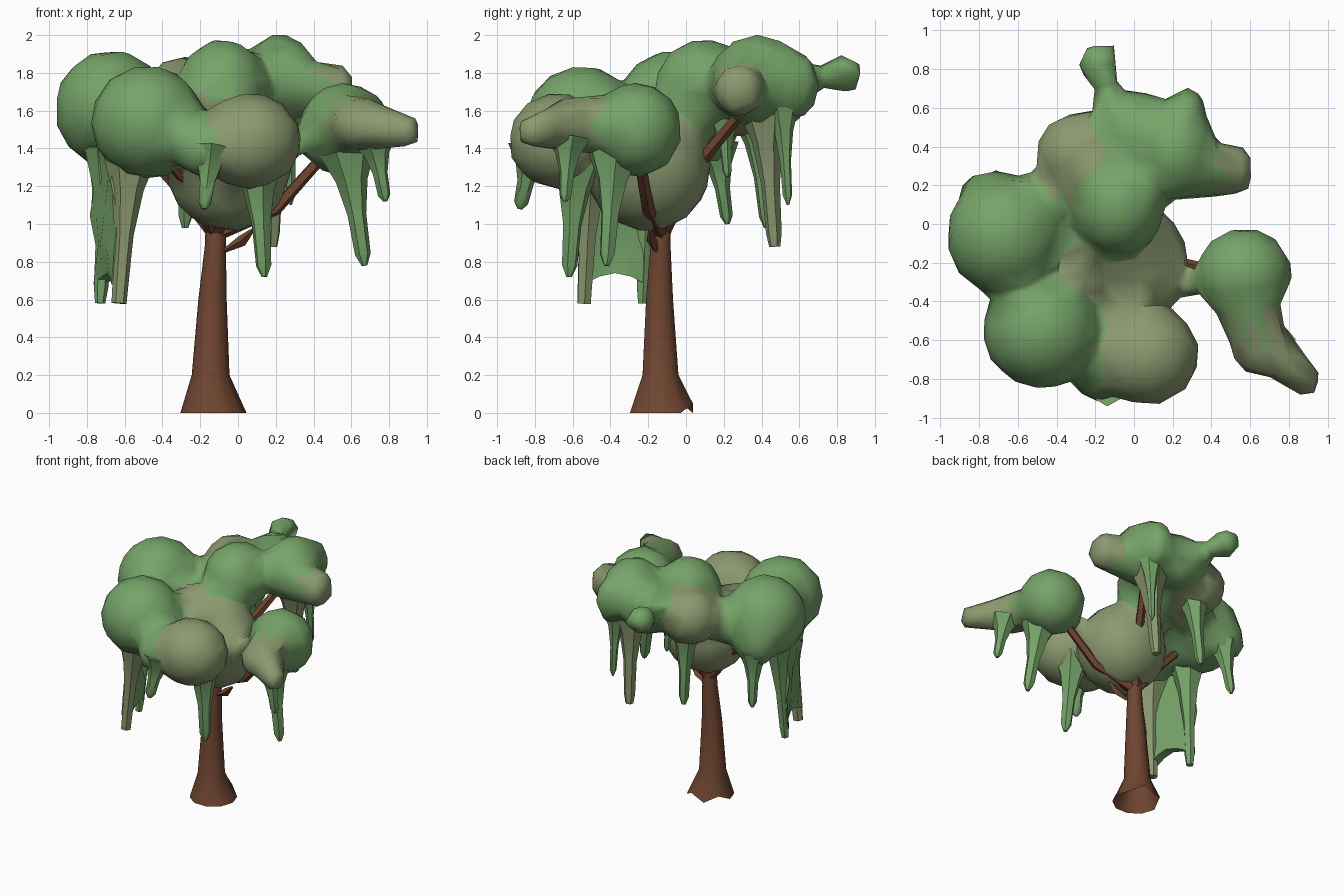
import bpy, bmesh, math
from mathutils import Vector, Matrix

if "Cube" in bpy.data.objects:
    bpy.data.objects.remove(bpy.data.objects["Cube"])


def material(name, rgb):
    m = bpy.data.materials.new(name)
    m.diffuse_color = (*rgb, 1)
    m.use_nodes = True
    m.node_tree.nodes["Principled BSDF"].inputs["Base Color"].default_value = m.diffuse_color
    return m


GREEN = material("leaf_green", (0.18, 0.37, 0.14))
OLIVE = material("leaf_olive", (0.26, 0.32, 0.16))
BARK = material("bark", (0.16, 0.06, 0.03))


def tube(bm, pts, sides, level=False, cap=True):
    """Tube through (x, y, z, radius) points; level keeps every ring horizontal."""
    rings = []
    for i, p in enumerate(pts):
        a = Vector(pts[max(i - 1, 0)][:3])
        b = Vector(pts[min(i + 1, len(pts) - 1)][:3])
        rot = Matrix.Identity(3) if level else (b - a).to_track_quat('Z', 'Y').to_matrix()
        ring = []
        for k in range(sides):
            t = 2 * math.pi * k / sides
            off = Vector((math.cos(t), math.sin(t), 0)) * p[3]
            ring.append(bm.verts.new(Vector(p[:3]) + rot @ off))
        rings.append(ring)
    for r0, r1 in zip(rings, rings[1:]):
        for k in range(sides):
            n = (k + 1) % sides
            bm.faces.new((r0[k], r0[n], r1[n], r1[k]))
    if cap:
        bm.faces.new(rings[0][::-1])
        bm.faces.new(rings[-1])
    return rings


def smooth(ob, angle):
    bpy.ops.object.select_all(action='DESELECT')
    ob.select_set(True)
    bpy.context.view_layer.objects.active = ob
    bpy.ops.object.shade_smooth_by_angle(angle=math.radians(angle))


def finish(bm, name, mats, angle=50):
    bmesh.ops.recalc_face_normals(bm, faces=bm.faces)
    me = bpy.data.meshes.new(name)
    bm.to_mesh(me)
    bm.free()
    ob = bpy.data.objects.new(name, me)
    bpy.context.collection.objects.link(ob)
    for m in mats:
        me.materials.append(m)
    smooth(ob, angle)
    return ob


def tube_object(name, pts, sides, mat):
    bm = bmesh.new()
    tube(bm, pts, sides)
    return finish(bm, name, [mat])


# Trunk with flared, notched, open foot
bm = bmesh.new()
rings = tube(bm, [(-0.13, -0.13, 0, 0.175), (-0.145, -0.135, 0.2, 0.1),
                  (-0.135, -0.14, 0.6, 0.075), (-0.12, -0.135, 0.88, 0.056),
                  (-0.11, -0.13, 1.15, 0.055)], 10, level=True, cap=False)
for k in (2, 4):
    rings[0][k].co.z = 0.05
finish(bm, "trunk", [BARK], 70)

# Branches reaching into the leaf clumps
for i, (mid, end) in enumerate([
        ((0.2, -0.2, 1.08), (0.45, -0.25, 1.36)),
        ((0.0, 0.05, 1.3), (0.15, 0.3, 1.6)),
        ((-0.32, -0.13, 1.2), (-0.55, -0.1, 1.45)),
        ((-0.25, -0.35, 1.2), (-0.42, -0.5, 1.4)),
        ((-0.02, -0.35, 1.15), (0.05, -0.6, 1.35))]):
    tube_object(f"branch_{i}", [(-0.12, -0.13, 0.95, 0.045), (*mid, 0.035), (*end, 0.03)], 5, BARK)

# Small broken twig beside the trunk top
tube_object("twig", [(-0.07, -0.16, 0.86, 0.012), (0.02, -0.18, 0.91, 0.03), (0.08, -0.19, 0.97, 0.01)], 4, BARK)

# Canopy clumps: centre, radii, material index (0 green, 1 olive)
CLUMPS = [
    ((-0.67, -0.06, 1.61), (0.29, 0.30, 0.30), 0),
    ((-0.72, 0.16, 1.50), (0.18, 0.11, 0.18), 0),
    ((-0.48, -0.55, 1.54), (0.29, 0.29, 0.29), 0),
    ((0.06, -0.68, 1.44), (0.27, 0.25, 0.245), 1),
    ((-0.18, -0.74, 1.40), (0.15, 0.17, 0.15), 0),
    ((-0.05, -0.20, 1.30), (0.32, 0.32, 0.33), 1),
    ((-0.27, -0.20, 1.55), (0.12, 0.17, 0.15), 1),
    ((0.57, -0.26, 1.50), (0.24, 0.23, 0.24), 0),
    ((-0.08, 0.10, 1.72), (0.23, 0.26, 0.25), 0),
    ((0.22, 0.38, 1.76), (0.20, 0.25, 0.235), 0),
    ((0.27, 0.57, 1.74), (0.10, 0.13, 0.18), 0),
    ((0.00, 0.48, 1.72), (0.22, 0.2, 0.2), 0),
    ((-0.28, 0.36, 1.67), (0.22, 0.21, 0.21), 1),
    ((0.66, -0.64, 1.52), (0.16, 0.14, 0.13), 1),
    ((0.90, -0.82, 1.49), (0.06, 0.07, 0.09), 1),
    ((0.52, 0.28, 1.71), (0.09, 0.13, 0.14), 1),
    ((-0.18, 0.83, 1.79), (0.10, 0.11, 0.10), 0),
]
bm = bmesh.new()
for c, r, _ in CLUMPS:
    bmesh.ops.create_icosphere(bm, subdivisions=3, radius=1.04,
                               matrix=Matrix.Translation(c) @ Matrix.Diagonal((*r, 1)))
# Arms of foliage sticking outwards
for arm in [
        [(0.58, -0.40, 1.52, 0.17), (0.66, -0.62, 1.53, 0.15), (0.83, -0.76, 1.50, 0.10), (0.93, -0.84, 1.49, 0.08)],
        [(0.25, 0.30, 1.74, 0.18), (0.45, 0.28, 1.71, 0.14), (0.61, 0.28, 1.70, 0.10)],
        [(-0.07, 0.5, 1.75, 0.17), (-0.14, 0.7, 1.78, 0.07), (-0.16, 0.93, 1.79, 0.07)],
        [(-0.62, -0.15, 1.55, 0.2), (-0.5, -0.45, 1.52, 0.2)],
        [(-0.6, 0.05, 1.55, 0.17), (-0.3, 0.2, 1.62, 0.17), (-0.1, 0.3, 1.68, 0.17)],
        [(0.2, -0.33, 1.38, 0.07), (0.45, -0.28, 1.47, 0.06)]]:
    tube(bm, arm, 10)
bmesh.ops.recalc_face_normals(bm, faces=bm.faces)
canopy = finish(bm, "canopy", [])
mod = canopy.modifiers.new("merge", 'REMESH')
mod.mode = 'VOXEL'
mod.voxel_size = 0.035
mod = canopy.modifiers.new("blend", 'SMOOTH')
mod.factor = 0.5
mod.iterations = 5
mod = canopy.modifiers.new("low_poly", 'DECIMATE')
mod.ratio = 0.07
me = bpy.data.meshes.new_from_object(canopy.evaluated_get(bpy.context.evaluated_depsgraph_get()))
canopy.modifiers.clear()
canopy.data = me
me.materials.clear()
me.materials.append(GREEN)
me.materials.append(OLIVE)
for p in me.polygons:
    near = min(CLUMPS, key=lambda k: sum(((p.center[i] - k[0][i]) / k[1][i]) ** 2 for i in range(3)))
    p.material_index = near[2]
smooth(canopy, 70)

# Hanging strands: top point, tip point, top radius, tip bluntness
for i, (top, tip, r, blunt, mat) in enumerate([
        ((-0.57, -0.50, 1.38), (-0.63, -0.54, 0.58), 0.10, 0.40, OLIVE),
        ((-0.68, -0.20, 1.40), (-0.73, -0.23, 0.58), 0.09, 0.30, GREEN),
        ((-0.72, 0.16, 1.42), (-0.75, 0.22, 1.0), 0.08, 0.15, GREEN),
        ((0.10, -0.58, 1.33), (0.14, -0.62, 0.72), 0.10, 0.15, GREEN),
        ((0.58, -0.38, 1.38), (0.67, -0.42, 0.78), 0.10, 0.15, GREEN),
        ((0.72, -0.62, 1.45), (0.78, -0.64, 1.12), 0.08, 0.15, GREEN),
        ((-0.14, -0.81, 1.40), (-0.18, -0.88, 1.08), 0.09, 0.15, GREEN),
        ((0.20, 0.42, 1.62), (0.18, 0.47, 0.88), 0.10, 0.30, OLIVE),
        ((-0.26, 0.37, 1.58), (-0.28, 0.43, 0.98), 0.09, 0.2, GREEN),
        ((0.27, 0.51, 1.62), (0.28, 0.54, 1.1), 0.06, 0.1, GREEN),
        ((0.00, 0.20, 1.55), (0.02, 0.22, 1.25), 0.06, 0.15, GREEN)]):
    a, b = Vector(top), Vector(tip)
    pts = [(*a.lerp(b, t), r * s) for t, s in
           ((0, 1.5), (0.25, 0.85), (0.55, 0.5), (0.9, 0.42), (1, blunt))]
    tube_object(f"hanging_strand_{i}", pts, 6, mat)

# Leafy curtain joining the two long left strands, with a sagging hem
bm = bmesh.new()
bmesh.ops.create_cube(bm, size=1)
bmesh.ops.subdivide_edges(bm, edges=bm.edges[:], cuts=3, use_grid_fill=True)
for v in bm.verts:
    u, w, h = v.co.y + 0.5, v.co.x * 0.07, v.co.z + 0.5
    hem = 0.68 + 0.06 * math.sin(math.pi * u)
    v.co = Vector((-0.73 + 0.11 * u + w + 0.02 * math.sin(9 * h + 4 * u),
                   -0.21 - 0.33 * u, hem + (1.41 - hem) * h))
finish(bm, "hanging_curtain", [GREEN], 60)
